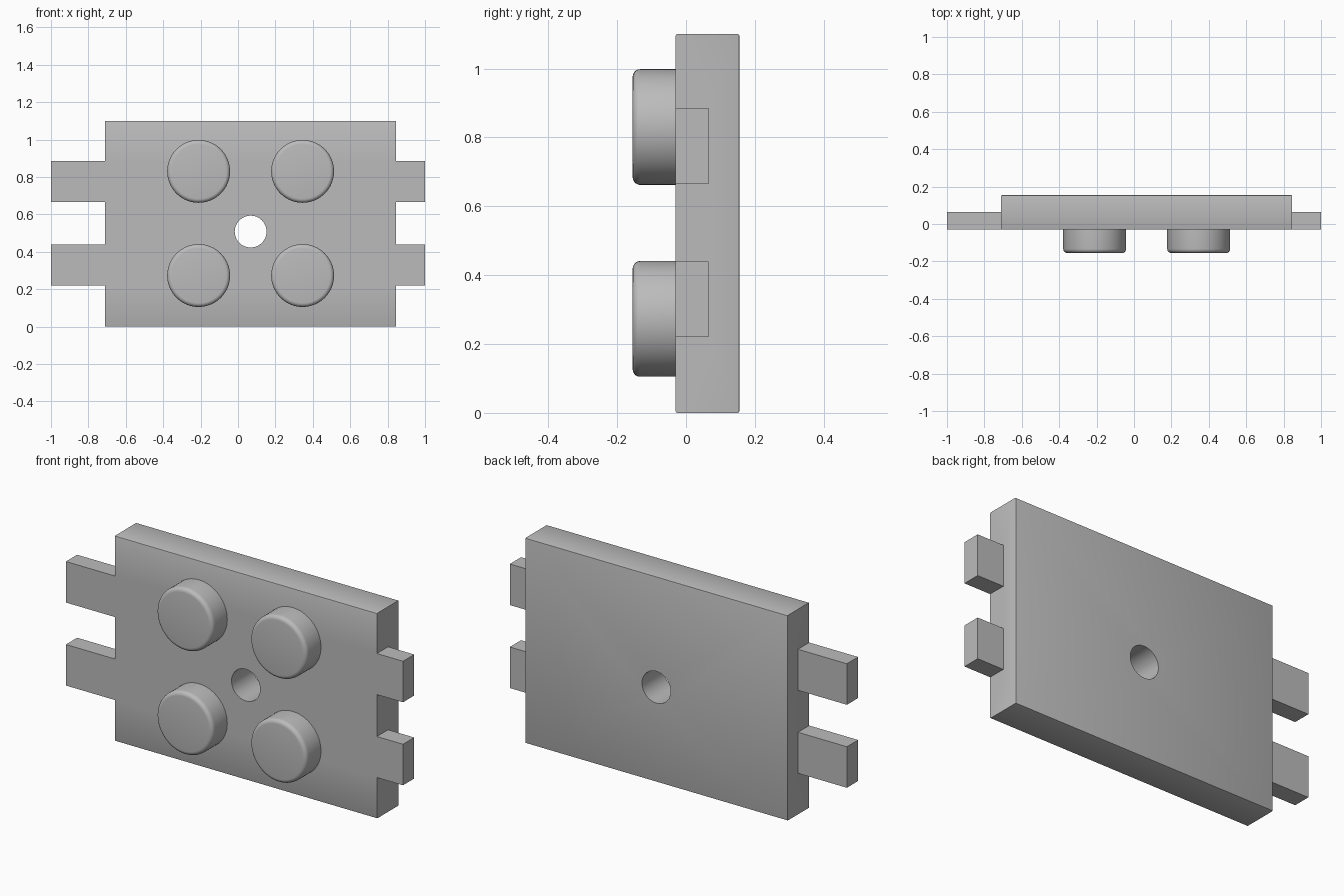
import bpy, bmesh
from math import radians
from mathutils import Matrix, Vector

cube = bpy.data.objects.get("Cube")
if cube:
    bpy.data.objects.remove(cube, do_unlink=True)

grey = bpy.data.materials.new("light grey")
grey.use_nodes = True
colour = (0.5, 0.5, 0.5, 1)
grey.diffuse_color = colour
grey.node_tree.nodes["Principled BSDF"].inputs["Base Color"].default_value = colour

FRONT, BACK = -0.03, 0.155
LEFT, RIGHT = -0.71, 0.845
HEIGHT = 1.1
MID_X = (LEFT + RIGHT) / 2


def add_object(name, bm):
    mesh = bpy.data.meshes.new(name)
    bm.to_mesh(mesh)
    bm.free()
    mesh.materials.append(grey)
    obj = bpy.data.objects.new(name, mesh)
    bpy.context.collection.objects.link(obj)
    return obj


def box(low, high):
    bm = bmesh.new()
    low, high = Vector(low), Vector(high)
    bmesh.ops.create_cube(bm, size=1, matrix=Matrix.Translation((low + high) / 2)
                          @ Matrix.Diagonal((*(high - low), 1)))
    return bm


def cylinder(x, z, radius, y0, y1, sides=64):
    bm = bmesh.new()
    place = Matrix.Translation((x, (y0 + y1) / 2, z)) @ Matrix.Rotation(radians(90), 4, 'X')
    bmesh.ops.create_cone(bm, cap_ends=True, segments=sides, radius1=radius,
                          radius2=radius, depth=y1 - y0, matrix=place)
    return bm


def boolean(obj, other, operation):
    mod = obj.modifiers.new(operation.title(), 'BOOLEAN')
    mod.operation = operation
    mod.object = other
    mod.solver = 'EXACT'
    other.hide_render = True
    bpy.context.view_layer.objects.active = obj
    bpy.ops.object.modifier_apply(modifier=mod.name)
    bpy.data.objects.remove(other, do_unlink=True)


def smooth(obj):
    bpy.ops.object.select_all(action='DESELECT')
    obj.select_set(True)
    bpy.context.view_layer.objects.active = obj
    bpy.ops.object.shade_smooth_by_angle(angle=radians(35))


# Plate with finely rounded back, top and bottom edges
bm = box((LEFT, FRONT, 0), (RIGHT, BACK, HEIGHT))
soft = [e for e in bm.edges
        if all(v.co.y > 0 for v in e.verts)
        or abs(e.verts[0].co.x - e.verts[1].co.x) > 1]
bmesh.ops.bevel(bm, geom=soft, offset=0.005, segments=2, profile=0.5, affect='EDGES')
plate = add_object("plate", bm)

# Side tabs, flush with the front of the plate
for z in (0.22, 0.665):
    for x0, x1 in ((-1, LEFT + 0.05), (RIGHT - 0.05, 1)):
        tab = add_object("tab", box((x0, FRONT, z), (x1, 0.065, z + 0.22)))
        boolean(plate, tab, 'UNION')

# Central through hole
boolean(plate, add_object("hole_cutter", cylinder(MID_X, 0.508, 0.085, -0.3, 0.3)), 'DIFFERENCE')
smooth(plate)

# Four round studs with rounded front rims
for row, z in (("lower", 0.273), ("upper", 0.83)):
    for side, x in (("right", MID_X - 0.278), ("left", MID_X + 0.278)):
        bm = cylinder(x, z, 0.168, -0.155, FRONT + 0.005)
        rim = [e for e in bm.edges if all(v.co.y < -0.15 for v in e.verts)]
        bmesh.ops.bevel(bm, geom=rim, offset=0.022, segments=5, profile=0.5, affect='EDGES')
        smooth(add_object(f"{row}_{side}_stud", bm))
